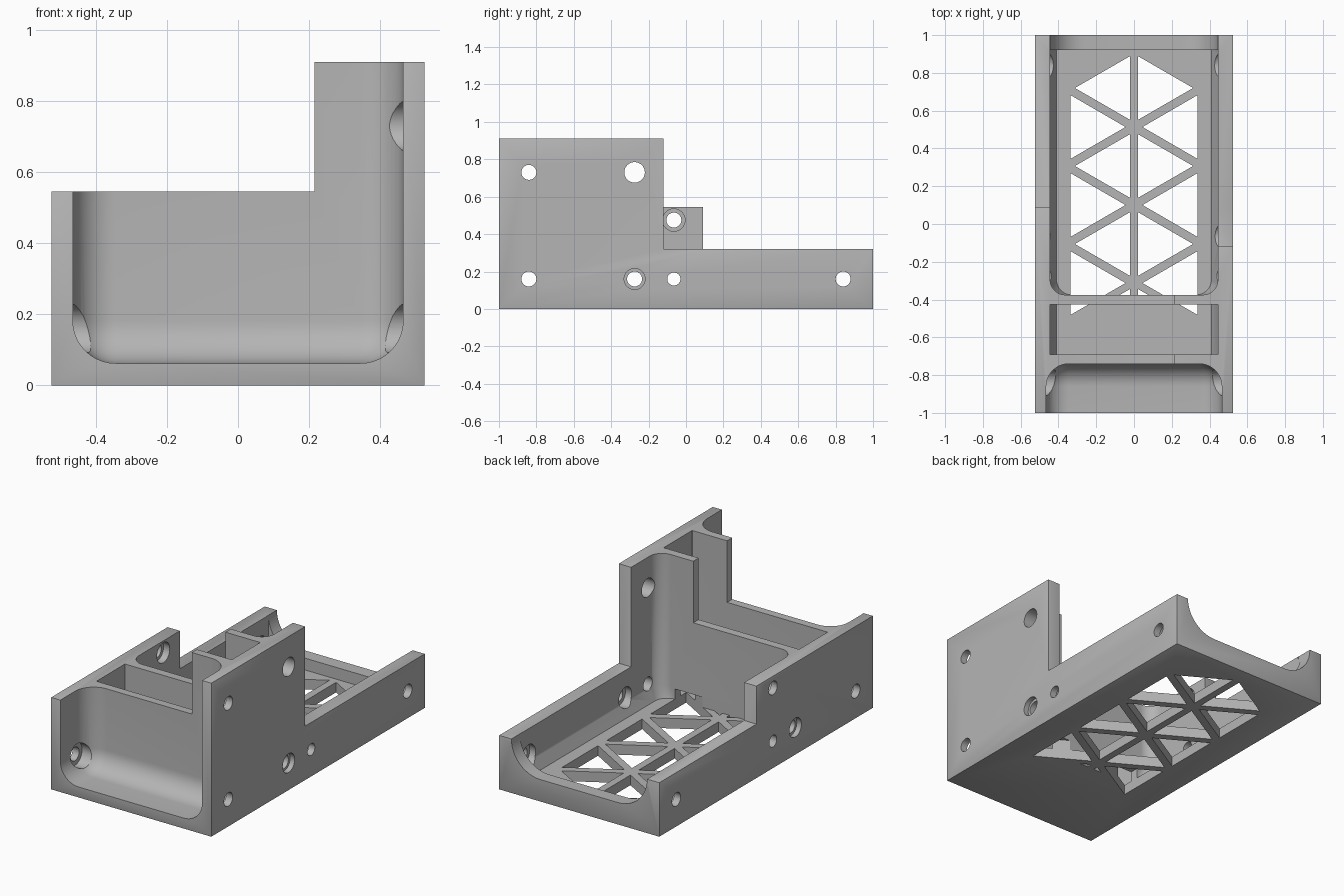
import bpy, bmesh, math
from mathutils import Vector

old = bpy.data.objects.get("Cube")
if old:
    bpy.data.objects.remove(old, do_unlink=True)

grey = bpy.data.materials.new("plain grey")
grey.use_nodes = True
COLOUR = (0.46, 0.46, 0.46, 1)
grey.diffuse_color = COLOUR
grey.node_tree.nodes["Principled BSDF"].inputs["Base Color"].default_value = COLOUR


def to_object(bm, name):
    bmesh.ops.recalc_face_normals(bm, faces=bm.faces)
    mesh = bpy.data.meshes.new(name)
    bm.to_mesh(mesh)
    bm.free()
    mesh.materials.append(grey)
    obj = bpy.data.objects.new(name, mesh)
    bpy.context.collection.objects.link(obj)
    return obj


def loft(name, rings):
    """Closed solid through matching rings of points."""
    bm = bmesh.new()
    loops = [[bm.verts.new(p) for p in ring] for ring in rings]
    n = len(loops[0])
    for a, b in zip(loops, loops[1:]):
        for i in range(n):
            j = (i + 1) % n
            bm.faces.new((a[i], a[j], b[j], b[i]))
    bm.faces.new(loops[0])
    bm.faces.new(loops[-1])
    return to_object(bm, name)


def box(name, lo, hi, round_by=0):
    bm = bmesh.new()
    bmesh.ops.create_cube(bm, size=1)
    lo, hi = Vector(lo), Vector(hi)
    for v in bm.verts:
        v.co = (lo + hi) / 2 + v.co * (hi - lo)
    if round_by:
        bmesh.ops.bevel(bm, geom=bm.edges[:], offset=round_by, segments=10,
                        profile=0.5, affect='EDGES')
    return to_object(bm, name)


def arc(cx, cy, r, start, end, steps=12):
    angles = [math.radians(start + (end - start) * i / steps) for i in range(steps + 1)]
    return [(cx + r * math.cos(a), cy + r * math.sin(a)) for a in angles]


def bore(side, y, z, r, x0, x1):
    circle = arc(y, z, r, 0, 360, 32)[:-1]
    return loft("bore_cutter", [[(side * x, a, b) for a, b in circle] for x in (x0, x1)])


def bake(obj):
    """Replace the mesh by its modified result."""
    deps = bpy.context.evaluated_depsgraph_get()
    mesh = bpy.data.meshes.new_from_object(obj.evaluated_get(deps))
    obj.modifiers.clear()
    obj.data = mesh


def cut(obj, cutters):
    for c in cutters:
        c.hide_render = True
        mod = obj.modifiers.new("cut", 'BOOLEAN')
        mod.operation = 'DIFFERENCE'
        mod.solver = 'EXACT'
        mod.object = c
    bake(obj)
    for c in cutters:
        bpy.data.objects.remove(c, do_unlink=True)


# Stepped outer block with softened edges
W = 0.525
body = box("stepped_housing", (-W, -1, 0), (W, 1, 0.91))
cut(body, [
    box("left_step", (-2, -2, 0.545), (0.215, 2, 2)),
    box("rear_step", (-2, 0.09, 0.32), (2, 2, 2)),
    box("right_step", (0.2149, -0.12, 0.32), (2, 2, 2)),
])
soft = body.modifiers.new("soft_edges", 'BEVEL')
soft.width = 0.008
soft.segments = 2
soft.limit_method = 'ANGLE'
bake(body)

# Front scoop, open to the front and the top
cutters = [box("front_scoop", (-0.465, -1.4, 0.062), (0.465, -0.74, 1.4), 0.12)]


# Middle pocket and rear bay, narrowing slightly at the floor
def bay(name, y0, y1, r):
    def ring(hx, z):
        plan = arc(-hx + r, y0 + r, r, 180, 270) + arc(hx - r, y0 + r, r, 270, 360)
        return [(x, y, z) for x, y in plan + [(hx, y1), (-hx, y1)]]
    return loft(name, [ring(0.41, 0.06), ring(0.444, 0.13), ring(0.444, 1.2)])


cutters += [bay("middle_pocket", -0.692, -0.425, 0.004),
            bay("rear_bay", -0.375, 0.92, 0.08)]

# Rounded saddle in the rear lip
saddle = ([(-0.445, 0.6)] + arc(-0.255, 0.32, 0.19, 180, 270)
          + arc(0.255, 0.32, 0.19, 270, 360) + [(0.445, 0.6)])
cutters.append(loft("rear_saddle", [[(x, y, z) for x, z in saddle] for y in (0.9, 1.2)]))


# Triangular floor openings between the lattice ribs
def opening(points, top=0.12):
    return loft("floor_opening", [[(x, y, z) for x, y in points] for z in (-0.1, top)])


PITCH = 0.413
for s in (-1, 1):
    for i in range(3):
        yi = 0.72 - i * PITCH
        yo = yi - PITCH / 2
        cutters.append(opening([(s * 0.022, yi - 0.168), (s * 0.022, yi + 0.168), (s * 0.313, yi)]))
        cutters.append(opening([(s * 0.335, yo - 0.168), (s * 0.335, yo + 0.168), (s * 0.045, yo)]))
    cutters.append(opening([(s * 0.022, -0.345), (s * 0.022, -0.376), (s * 0.076, -0.376)]))

# Screw holes through the side walls, with recesses for the heads
for s in (-1, 1):
    for y, r in ((-0.84, 0.04), (-0.275, 0.04), (-0.065, 0.035), (0.84, 0.04)):
        cutters.append(bore(s, y, 0.16, r, 0.37, 0.6))
    cutters.append(bore(s, -0.84, 0.16, 0.068, 0.35, 0.482))
    cutters.append(bore(s, 0.84, 0.16, 0.065, 0.35, 0.482))
    cutters.append(bore(s, -0.275, 0.16, 0.056, 0.495, 0.6))
cutters += [
    bore(1, -0.065, 0.16, 0.06, 0.35, 0.485),
    bore(1, -0.84, 0.73, 0.04, 0.37, 0.6),
    bore(1, -0.84, 0.73, 0.068, 0.35, 0.482),
    bore(1, -0.275, 0.73, 0.055, 0.37, 0.6),
    bore(-1, -0.065, 0.475, 0.04, 0.37, 0.6),
    bore(-1, -0.065, 0.475, 0.06, 0.35, 0.485),
]
cut(body, cutters)

# Smooth the fillets, keep the edges sharp
bpy.ops.object.select_all(action='DESELECT')
body.select_set(True)
bpy.context.view_layer.objects.active = body
bpy.ops.object.shade_smooth_by_angle(angle=math.radians(30))
